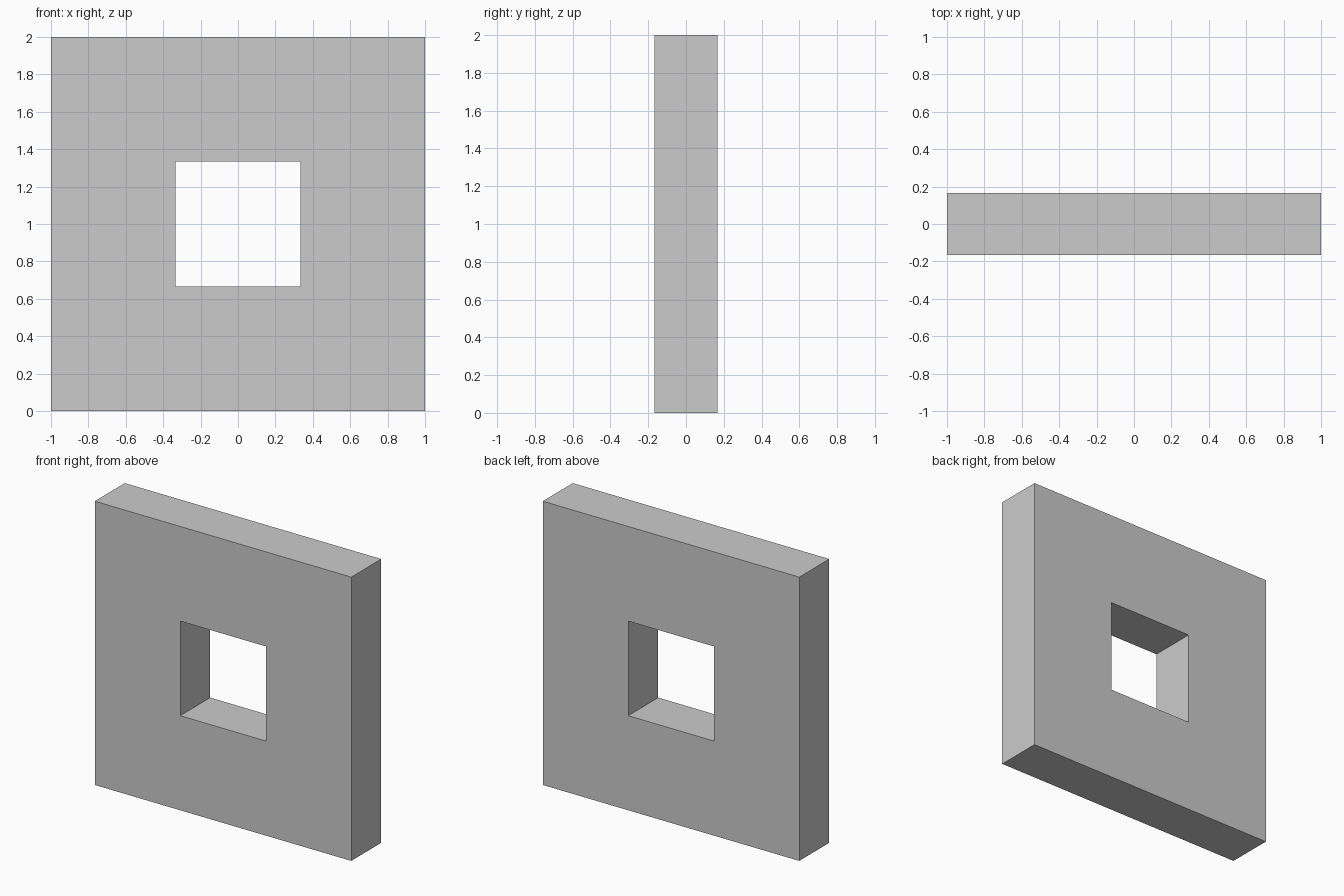
import bpy
import bmesh

if "Cube" in bpy.data.objects:
    bpy.data.objects.remove(bpy.data.objects["Cube"])

OUTER = 1.0      # half width of the panel
INNER = 1 / 3    # half width of the opening
DEPTH = 1 / 3    # thickness along y
MID_Z = 1.0


def square(bm, half, y):
    """Four corners of a square in the xz plane."""
    return [bm.verts.new((sx * half, y, MID_Z + sz * half))
            for sx, sz in ((-1, -1), (1, -1), (1, 1), (-1, 1))]


# Square panel with a square through-opening
bm = bmesh.new()
front_out, front_in = square(bm, OUTER, -DEPTH / 2), square(bm, INNER, -DEPTH / 2)
back_out, back_in = square(bm, OUTER, DEPTH / 2), square(bm, INNER, DEPTH / 2)

# Front ring, back ring, outer rim and opening walls
for a, b in ((front_out, front_in), (back_in, back_out),
             (back_out, front_out), (front_in, back_in)):
    for i in range(4):
        j = (i + 1) % 4
        bm.faces.new((a[i], a[j], b[j], b[i]))
bmesh.ops.recalc_face_normals(bm, faces=bm.faces)

mesh = bpy.data.meshes.new("square_frame_panel")
bm.to_mesh(mesh)
bm.free()
panel = bpy.data.objects.new("square_frame_panel", mesh)
bpy.context.collection.objects.link(panel)
